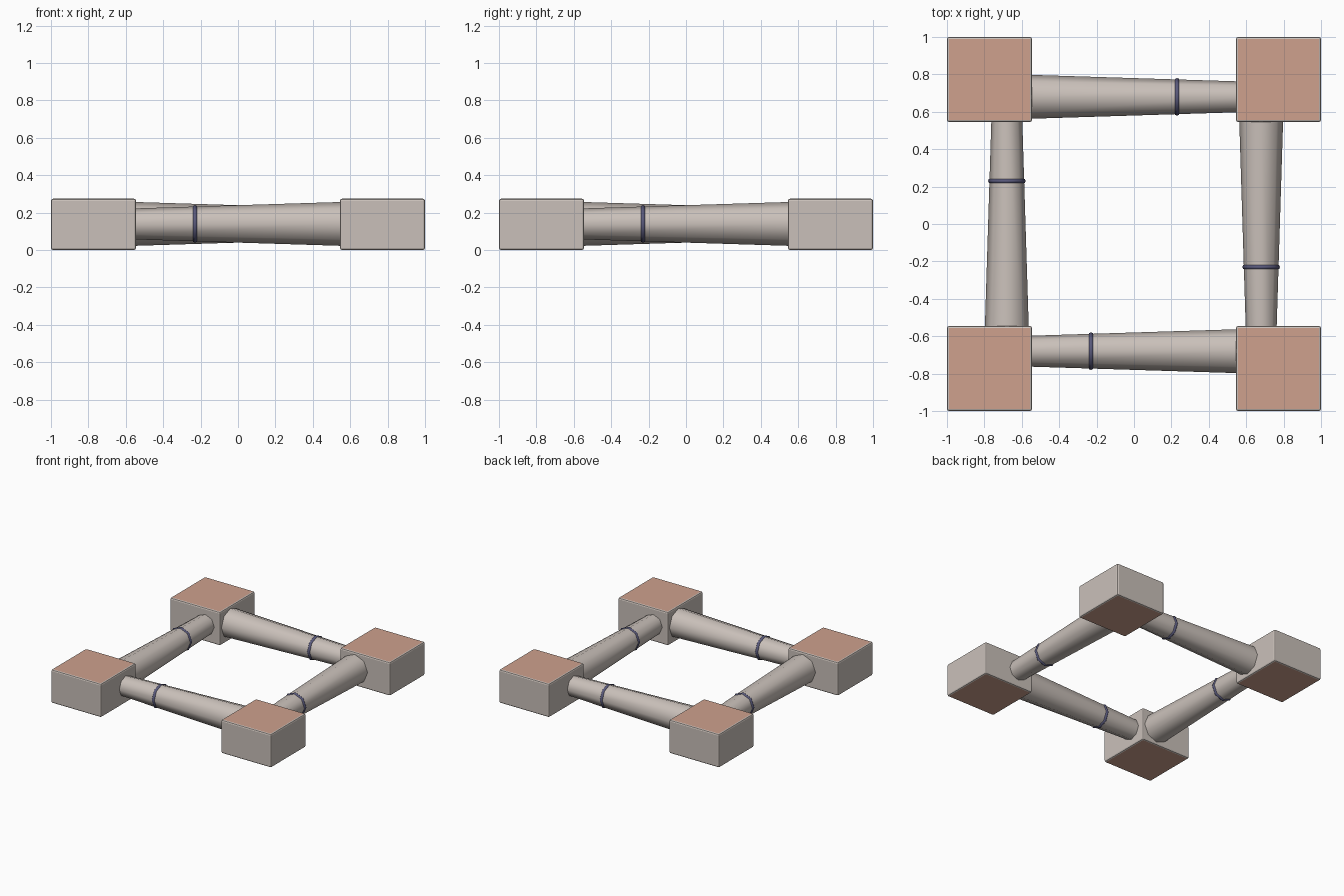
import bpy
import math
from mathutils import Matrix, Vector

if "Cube" in bpy.data.objects:
    bpy.data.objects.remove(bpy.data.objects["Cube"])


def material(name, rgb):
    m = bpy.data.materials.new(name)
    m.diffuse_color = (*rgb, 1.0)
    m.use_nodes = True
    m.node_tree.nodes["Principled BSDF"].inputs["Base Color"].default_value = m.diffuse_color
    return m


GREY = material("warm grey", (0.59, 0.53, 0.49))
SALMON = material("salmon", (0.62, 0.355, 0.27))
NAVY = material("slate blue", (0.10, 0.10, 0.20))

BLOCK, HEIGHT = 0.455, 0.275      # corner block width and height
OFFSET, AXIS_Z = 0.68, 0.14       # arm axis position
SIDES = 8


def smooth(obj, angle):
    bpy.ops.object.select_all(action='DESELECT')
    obj.select_set(True)
    bpy.context.view_layer.objects.active = obj
    bpy.ops.object.shade_smooth_by_angle(angle=math.radians(angle))


def place(obj, quarter, location):
    """Lay a z-axis part along x, then turn it round the square."""
    obj.matrix_world = (Matrix.Rotation(quarter * math.pi / 2, 4, 'Z')
                        @ Matrix.Translation(Vector(location))
                        @ Matrix.Rotation(math.pi / 2, 4, 'Y'))


def corner_block(quarter):
    c = 1 - BLOCK / 2
    pos = Matrix.Rotation(quarter * math.pi / 2, 3, 'Z') @ Vector((c, -c, HEIGHT / 2))
    bpy.ops.mesh.primitive_cube_add(size=1, location=pos)
    obj = bpy.context.object
    obj.name = f"corner_block_{quarter + 1}"
    for v in obj.data.vertices:
        v.co = (v.co.x * BLOCK, v.co.y * BLOCK, v.co.z * HEIGHT)
    # softened edges stay grey, flat top and bottom are salmon
    bevel = obj.modifiers.new("edge bevel", 'BEVEL')
    bevel.width, bevel.segments = 0.012, 2
    bpy.ops.object.modifier_apply(modifier=bevel.name)
    obj.data.materials.append(GREY)
    obj.data.materials.append(SALMON)
    for p in obj.data.polygons:
        p.material_index = 1 if abs(p.normal.z) > 0.99 else 0


def arm(quarter):
    # tapered arm, thin end towards -x before turning
    bpy.ops.mesh.primitive_cone_add(vertices=SIDES, radius1=0.0825, radius2=0.1175, depth=1.12)
    obj = bpy.context.object
    obj.name = f"tapered_arm_{quarter + 1}"
    obj.data.materials.append(GREY)
    place(obj, quarter, (0, -OFFSET, AXIS_Z))
    smooth(obj, 50)


def ring(quarter):
    # band round the thin part of the arm
    bpy.ops.mesh.primitive_torus_add(major_segments=SIDES, minor_segments=8,
                                     major_radius=0.087, minor_radius=0.0135)
    obj = bpy.context.object
    obj.name = f"arm_ring_{quarter + 1}"
    obj.data.materials.append(NAVY)
    place(obj, quarter, (-0.23, -OFFSET, AXIS_Z))
    smooth(obj, 50)


for q in range(4):
    corner_block(q)
    arm(q)
    ring(q)
